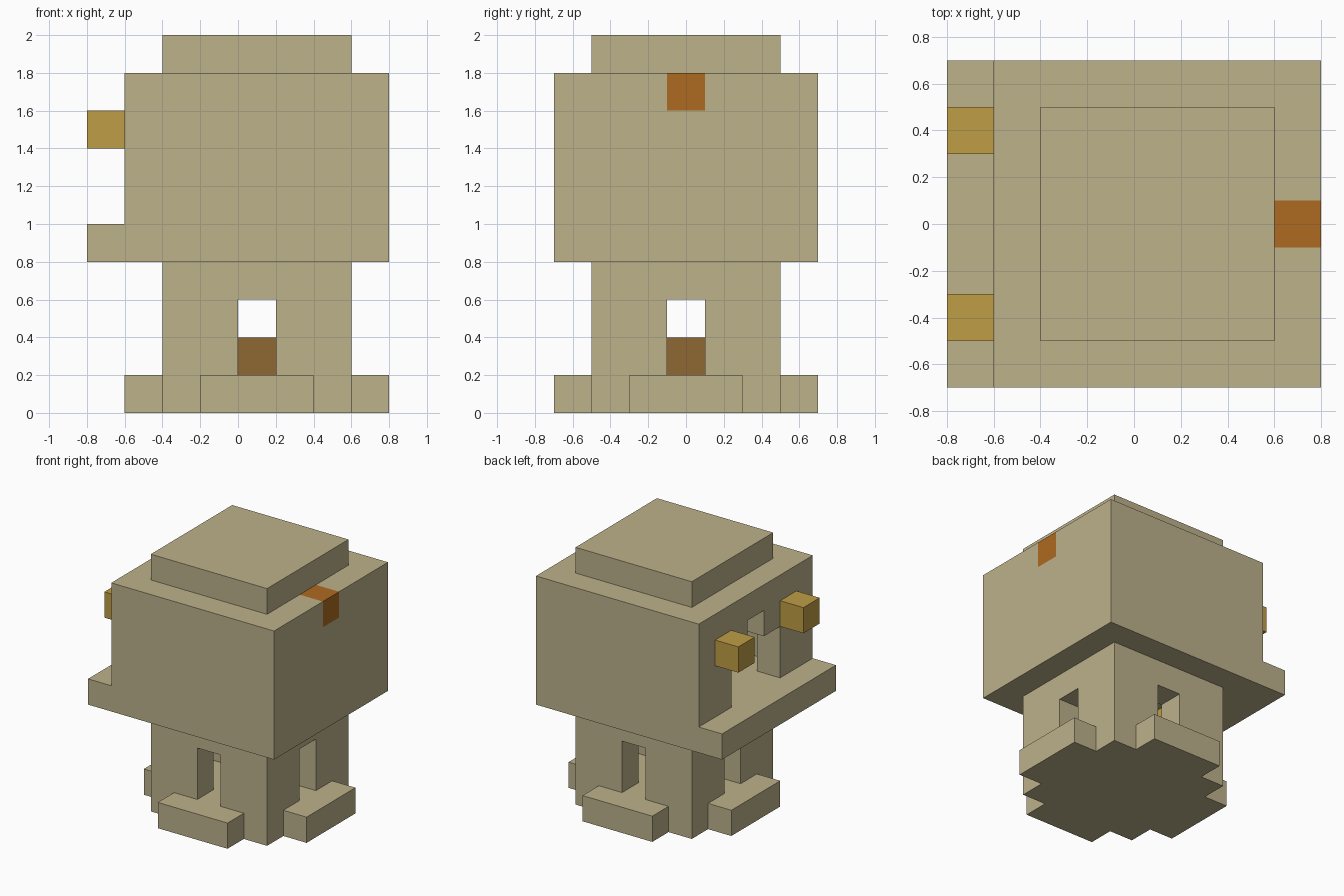
import bpy
import bmesh

cube = bpy.data.objects.get("Cube")
if cube:
    bpy.data.objects.remove(cube, do_unlink=True)


def material(name, rgb):
    mat = bpy.data.materials.new(name)
    mat.use_nodes = True
    color = (*rgb, 1)
    mat.diffuse_color = color
    mat.node_tree.nodes["Principled BSDF"].inputs["Base Color"].default_value = color
    return mat


SAND = material("sand", (0.51, 0.445, 0.26))
GOLD = material("gold", (0.515, 0.337, 0.06))
ORANGE = material("burnt orange", (0.42, 0.147, 0.015))
BROWN = material("log brown", (0.275, 0.138, 0.034))


def box(name, x, y, z, mat=SAND):
    """Axis-aligned box spanning the given (low, high) ranges."""
    bm = bmesh.new()
    bmesh.ops.create_cube(bm, size=1)
    for v in bm.verts:
        v.co = [r[0] if c < 0 else r[1] for c, r in zip(v.co, (x, y, z))]
    mesh = bpy.data.meshes.new(name)
    bm.to_mesh(mesh)
    bm.free()
    mesh.materials.append(mat)
    obj = bpy.data.objects.new(name, mesh)
    bpy.context.collection.objects.link(obj)
    return obj


def cut(target, *ranges):
    """Carve a box-shaped opening out of the target."""
    cutter = box("cutter", *ranges)
    mod = target.modifiers.new("opening", "BOOLEAN")
    mod.operation = "DIFFERENCE"
    mod.solver = "EXACT"
    mod.object = cutter
    bpy.context.view_layer.objects.active = target
    bpy.ops.object.modifier_apply(modifier=mod.name)
    bpy.data.objects.remove(cutter, do_unlink=True)


def mid(half):
    return (-half, half)


# Hollow pedestal with a window in each wall
pedestal = box("pedestal", (-0.4, 0.6), mid(0.5), (0, 0.8))
cut(pedestal, (-0.2, 0.4), mid(0.3), (0.2, 0.75))
cut(pedestal, (0, 0.2), mid(0.6), (0.2, 0.6))
cut(pedestal, (-0.5, 0.7), mid(0.1), (0.2, 0.6))

# Steps around the foot of the pedestal
box("front_step", (-0.2, 0.4), (-0.7, -0.5), (0, 0.2))
box("back_step", (-0.2, 0.4), (0.5, 0.7), (0, 0.2))
box("left_step", (0.6, 0.8), mid(0.3), (0, 0.2))
box("right_step", (-0.6, -0.4), mid(0.3), (0, 0.2))

# Log in the hearth and the keystone over its inner wall
box("log", (0, 0.2), mid(0.1), (0.2, 0.4), BROWN)
box("inner_keystone", (-0.205, -0.195), mid(0.1), (0.6, 0.75), GOLD)

# Hollow chamber with a stepped doorway and a notch for the vent
chamber = box("chamber", (-0.6, 0.8), mid(0.7), (0.8, 1.8))
cut(chamber, (-0.4, 0.6), mid(0.5), (1.0, 1.7))
cut(chamber, (-0.7, -0.3), mid(0.3), (1.0, 1.4))
cut(chamber, (-0.7, -0.3), mid(0.1), (1.3, 1.6))
cut(chamber, (0.6, 0.9), mid(0.1), (1.6, 1.9))

# Vent block, roof, ledge and lamps
box("vent_block", (0.6, 0.8), mid(0.1), (1.6, 1.8), ORANGE)
box("roof", (-0.4, 0.6), mid(0.5), (1.8, 2.0))
box("door_ledge", (-0.8, -0.6), mid(0.7), (0.8, 1.0))
for side, y in (("front", (-0.5, -0.3)), ("back", (0.3, 0.5))):
    box(side + "_lamp", (-0.8, -0.6), y, (1.4, 1.6), GOLD)
